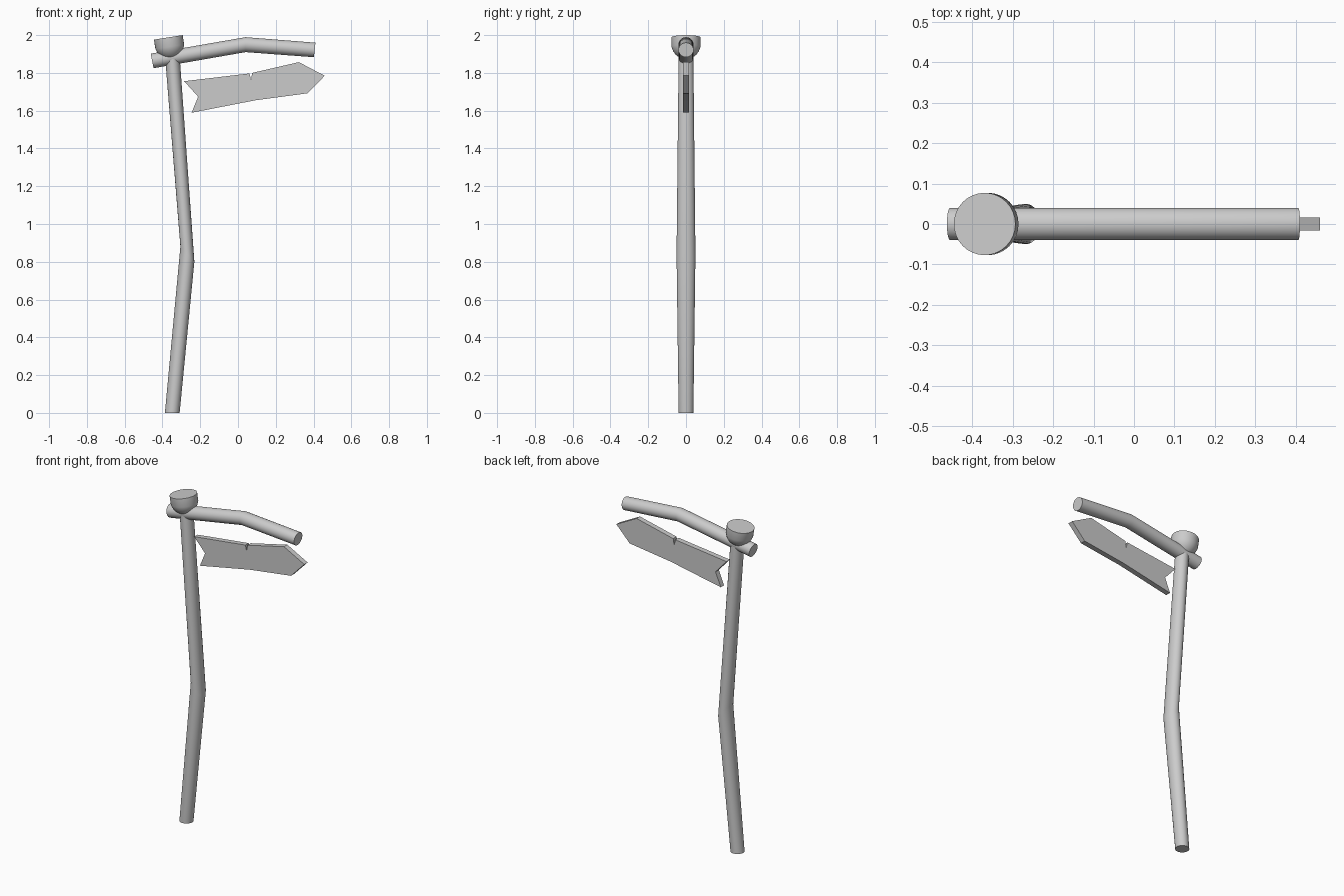
import bpy, bmesh
from math import sin, cos, pi, atan2
from mathutils import Vector, Matrix

if "Cube" in bpy.data.objects:
    bpy.data.objects.remove(bpy.data.objects["Cube"])


def finish(bm, name, smooth=True):
    bmesh.ops.recalc_face_normals(bm, faces=bm.faces[:])
    me = bpy.data.meshes.new(name)
    bm.to_mesh(me)
    bm.free()
    ob = bpy.data.objects.new(name, me)
    bpy.context.collection.objects.link(ob)
    if smooth:
        bpy.ops.object.select_all(action='DESELECT')
        ob.select_set(True)
        bpy.context.view_layer.objects.active = ob
        bpy.ops.object.shade_smooth_by_angle(angle=0.6)
    return ob


def loft(name, rings, n=32):
    """Round log through rings given as two opposite (x, z) points and a y radius."""
    bm = bmesh.new()
    loops = []
    for a, b, ry in rings:
        a, b = Vector((a[0], 0, a[1])), Vector((b[0], 0, b[1]))
        c, u = (a + b) / 2, (b - a) / 2
        loops.append([bm.verts.new(c + u * cos(2 * pi * i / n) + Vector((0, ry * sin(2 * pi * i / n), 0)))
                      for i in range(n)])
    for p, q in zip(loops, loops[1:]):
        for i in range(n):
            j = (i + 1) % n
            bm.faces.new((p[i], p[j], q[j], q[i]))
    bm.faces.new(loops[0])
    bm.faces.new(loops[-1])
    return finish(bm, name)


# bent upright log, with a slanted ring at the bend
loft("post", [((-0.387, 0), (-0.309, 0), 0.039),
              ((-0.305, 0.88), (-0.231, 0.80), 0.05),
              ((-0.386, 1.885), (-0.309, 1.89), 0.039)])

# bent crossbeam
loft("crossbeam", [((-0.462, 1.902), (-0.447, 1.825), 0.04),
                   ((0.04, 1.989), (0.04, 1.91), 0.04),
                   ((0.41, 1.96), (0.402, 1.883), 0.04)])

# tilted bowl-shaped cap with a flat top
bm = bmesh.new()
profile = [(0.077, 0), (0.077, 0.05), (0.069, 0.072), (0.055, 0.092), (0.036, 0.107), (0.015, 0.116)]
n = 32
loops = [[bm.verts.new((r * cos(2 * pi * i / n), r * sin(2 * pi * i / n), -d)) for i in range(n)]
         for r, d in profile]
for p, q in zip(loops, loops[1:]):
    for i in range(n):
        j = (i + 1) % n
        bm.faces.new((p[i], p[j], q[j], q[i]))
bm.faces.new(loops[0])
bm.faces.new(loops[-1])
bm.transform(Matrix.Translation((-0.369, 0, 1.988)) @ Matrix.Rotation(-atan2(0.024, 0.153), 4, 'Y'))
finish(bm, "post_cap")

# arrow-shaped sign board with swallow tail and a small crack
outline = [(-0.285, 1.756), (0.061, 1.797), (0.069, 1.761), (0.075, 1.80), (0.322, 1.857),
           (0.459, 1.785), (0.369, 1.692), (0.092, 1.655), (-0.246, 1.589), (-0.211, 1.674)]
bm = bmesh.new()
face = bm.faces.new([bm.verts.new((x, -0.016, z)) for x, z in outline])
ext = bmesh.ops.extrude_face_region(bm, geom=[face], use_keep_orig=True)
bmesh.ops.translate(bm, vec=(0, 0.032, 0), verts=[v for v in ext["geom"] if isinstance(v, bmesh.types.BMVert)])
finish(bm, "sign_board", smooth=False)
